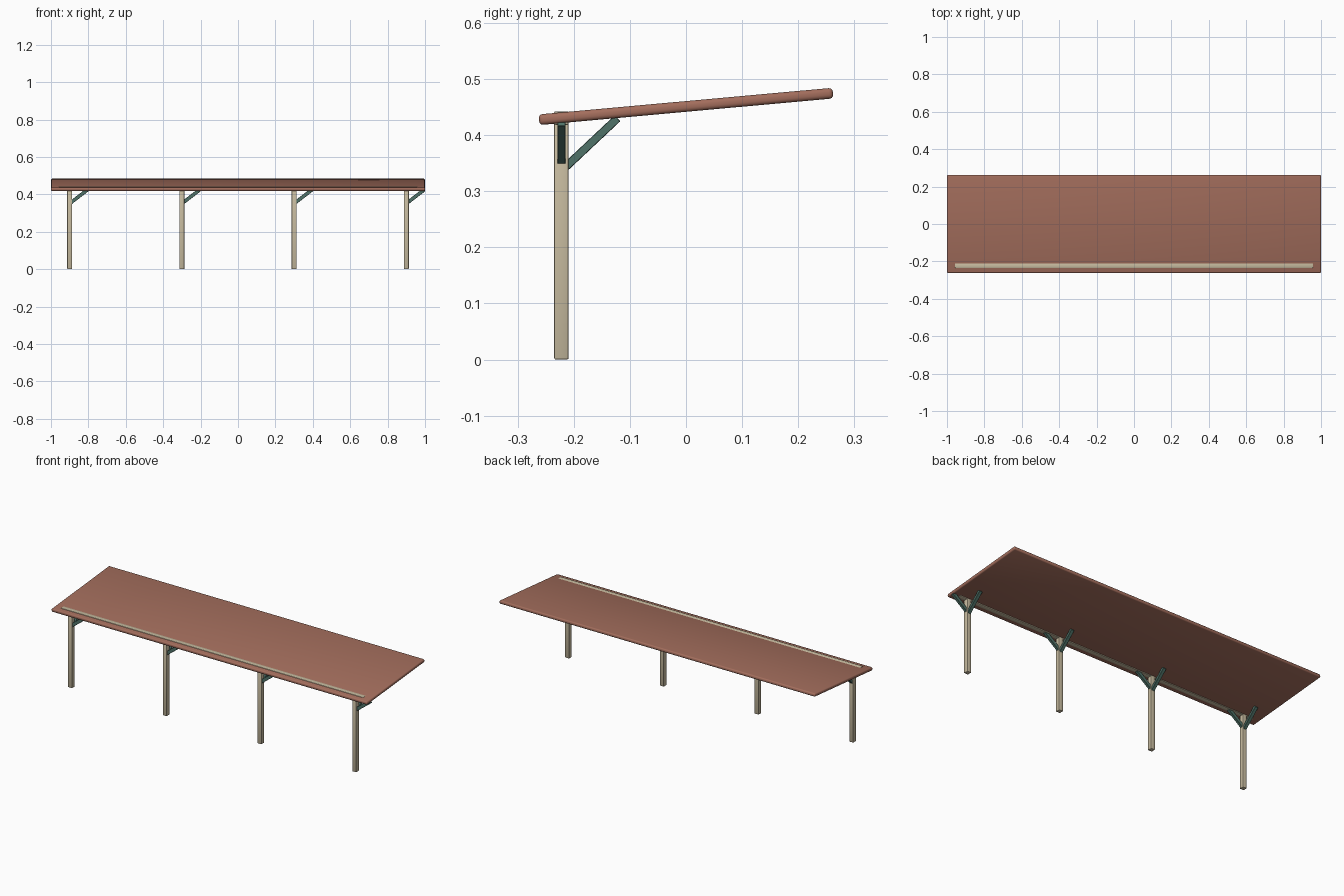
import bpy
from math import atan2, cos
from mathutils import Vector

old = bpy.data.objects.get("Cube")
if old:
    bpy.data.objects.remove(old, do_unlink=True)


def material(name, rgb):
    mat = bpy.data.materials.new(name)
    mat.use_nodes = True
    colour = (*rgb, 1)
    mat.diffuse_color = colour
    mat.node_tree.nodes["Principled BSDF"].inputs["Base Color"].default_value = colour
    return mat


ROOF = material("terracotta roof", (0.37, 0.156, 0.109))
WOOD = material("pale timber", (0.578, 0.503, 0.352))
BRACE = material("dark green metal", (0.08, 0.171, 0.141))


def box(name, centre, size, mat, bevel, segments=2, rotation=(0, 0, 0)):
    """Box with softened edges."""
    bpy.ops.mesh.primitive_cube_add(size=1, location=centre, rotation=rotation)
    obj = bpy.context.object
    obj.name = name
    obj.scale = size
    bpy.ops.object.transform_apply(location=False, rotation=False, scale=True)
    obj.data.materials.append(mat)
    mod = obj.modifiers.new("soft edges", 'BEVEL')
    mod.width = bevel
    mod.segments = segments
    bpy.ops.object.modifier_apply(modifier=mod.name)
    bpy.ops.object.shade_smooth_by_angle()
    return obj


def strut(name, start, end, width, depth, mat):
    """Square bar running between two points."""
    a, b = Vector(start), Vector(end)
    obj = box(name, (a + b) / 2, (width, depth, (b - a).length), mat, 0.001, 1)
    obj.rotation_euler = (b - a).to_track_quat('Z', 'Y').to_euler()
    return obj


POST_Y = -0.222
POST_W = 0.026

# Tilted roof slab
tilt = atan2(0.046, 0.508)
box("roof", (0, 0, 0.451), (2, 0.526 / cos(tilt) - 0.002, 0.019), ROOF, 0.007, 3,
    (tilt, 0, 0))

# Long beam under the front edge, its top just showing through the roof
box("beam", (0, POST_Y, 0.4302), (1.914, POST_W, 0.0244), WOOD, 0.003)

# Posts, each with a rear brace and a side brace
for i in range(4):
    x = -0.9 + 0.6 * i
    tag = str(i + 1)
    box("post_" + tag, (x, POST_Y, 0.215), (POST_W, POST_W, 0.43), WOOD, 0.003)
    strut("rear_brace_" + tag, (x, POST_Y, 0.336), (x, POST_Y + 0.1, 0.43),
          0.019, 0.0146, BRACE)
    strut("side_brace_" + tag, (x, POST_Y, 0.351), (x + 0.095, POST_Y, 0.424),
          0.0146, 0.019, BRACE)
